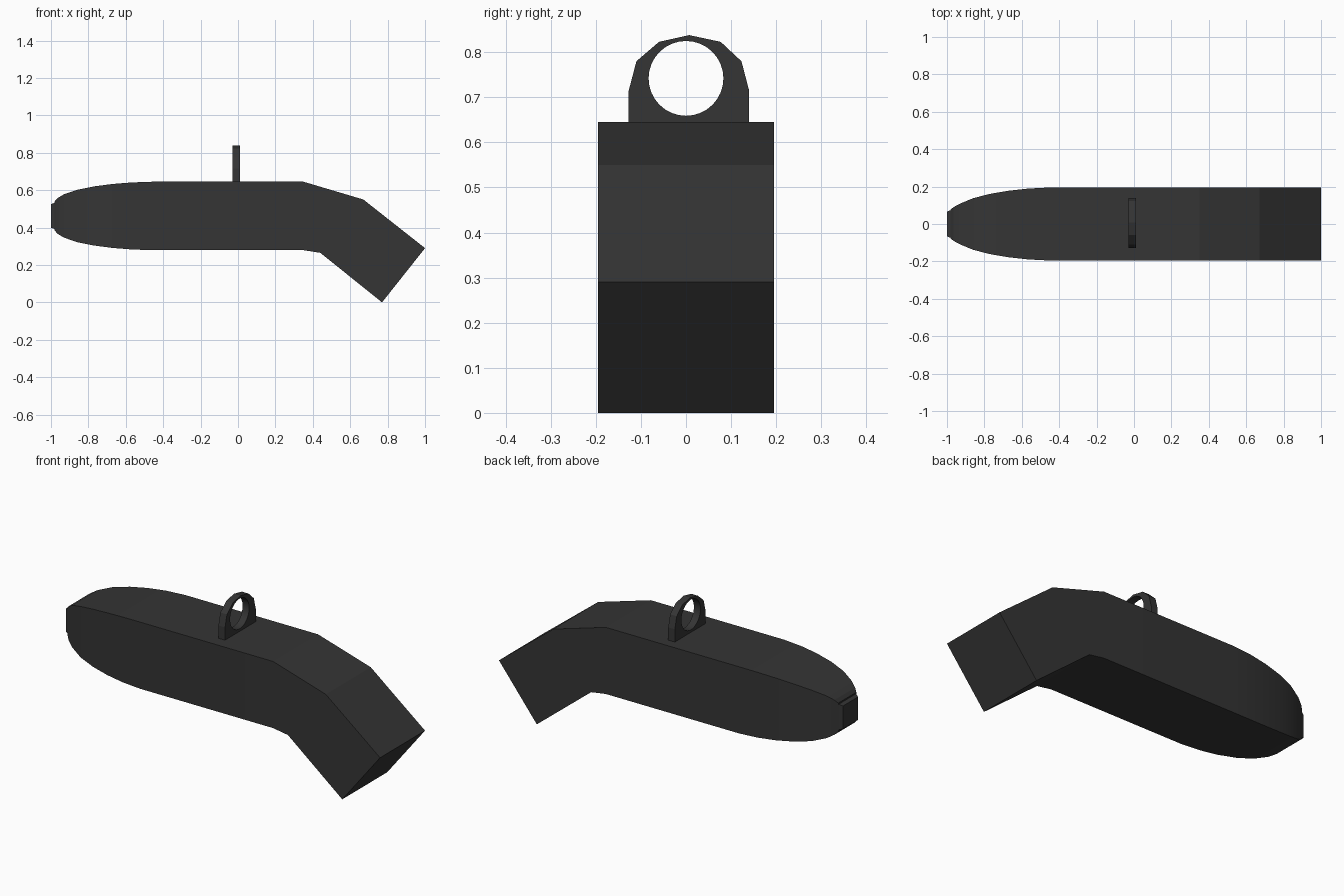
import bpy, bmesh, math
from mathutils import Matrix

if "Cube" in bpy.data.objects:
    bpy.data.objects.remove(bpy.data.objects["Cube"])

dark = bpy.data.materials.new("dark_grey")
dark.diffuse_color = (0.035, 0.035, 0.035, 1)
dark.use_nodes = True
dark.node_tree.nodes["Principled BSDF"].inputs["Base Color"].default_value = dark.diffuse_color


def finish(name, bm):
    bmesh.ops.recalc_face_normals(bm, faces=bm.faces)
    me = bpy.data.meshes.new(name)
    bm.to_mesh(me)
    bm.free()
    ob = bpy.data.objects.new(name, me)
    bpy.context.collection.objects.link(ob)
    me.materials.append(dark)
    return ob


def loft(name, sections):
    """Rectangular rings: (top x, top z, bottom x, bottom z, half width)."""
    bm = bmesh.new()
    rings = []
    for tx, tz, bx, bz, w in sections:
        pts = [(tx, -w, tz), (tx, w, tz), (bx, w, bz), (bx, -w, bz)]
        rings.append([bm.verts.new(p) for p in pts])
    for a, b in zip(rings, rings[1:]):
        for i in range(4):
            j = (i + 1) % 4
            bm.faces.new((a[i], a[j], b[j], b[i]))
    bm.faces.new(rings[0])
    bm.faces.new(rings[-1])
    return finish(name, bm)


def ring(x, hz, hy):
    return (x, 0.462 + hz, x, 0.462 - hz, hy)


# Body: rounded tapering nose, straight middle, bent-down tail
nose = [(-0.98, .078, .078), (-0.965, .095, .09), (-0.93, .116, .109),
        (-0.86, .140, .138), (-0.77, .158, .161), (-0.67, .171, .178),
        (-0.57, .179, .189), (-0.46, .183, .195)]
body = loft("body", [ring(*n) for n in nose] + [
    (0.35, 0.645, 0.35, 0.279, .195),
    (0.67, 0.55, 0.44, 0.265, .195),
    (1.0, 0.29, 0.77, 0.0, .195)])

# Small blunt cap on the nose
loft("nose_cap", [ring(-1.0, .063, .066), ring(-0.975, .072, .076),
                  ring(-0.96, .072, .076)])

# Hanging loop: arched plate with a round hole
outline = [(-.127, .63), (-.127, .715), (-.11, .78), (-.06, .823), (.007, .838),
           (.077, .823), (.123, .78), (.14, .715), (.14, .63)]
bm = bmesh.new()
face = bm.faces.new([bm.verts.new((-0.03, y, z)) for y, z in outline])
ext = bmesh.ops.extrude_face_region(bm, geom=[face], use_keep_orig=True)
bmesh.ops.translate(bm, vec=(0.04, 0, 0),
                    verts=[v for v in ext["geom"] if isinstance(v, bmesh.types.BMVert)])
loop = finish("hanging_loop", bm)

bm = bmesh.new()
bmesh.ops.create_cone(bm, cap_ends=True, segments=32, radius1=.083, radius2=.083, depth=.3,
                      matrix=Matrix.Translation((0, 0, .742)) @ Matrix.Rotation(math.pi / 2, 4, 'Y'))
cutter = finish("hole_cutter", bm)
cutter.hide_render = True
mod = loop.modifiers.new("hole", 'BOOLEAN')
mod.operation = 'DIFFERENCE'
mod.solver = 'EXACT'
mod.object = cutter
bpy.context.view_layer.objects.active = loop
bpy.ops.object.modifier_apply(modifier=mod.name)
bpy.data.objects.remove(cutter)

# Smooth the curved runs while keeping the box edges sharp
for ob in (body, loop):
    bpy.ops.object.select_all(action='DESELECT')
    ob.select_set(True)
    bpy.context.view_layer.objects.active = ob
    bpy.ops.object.shade_smooth_by_angle(angle=math.radians(14))
